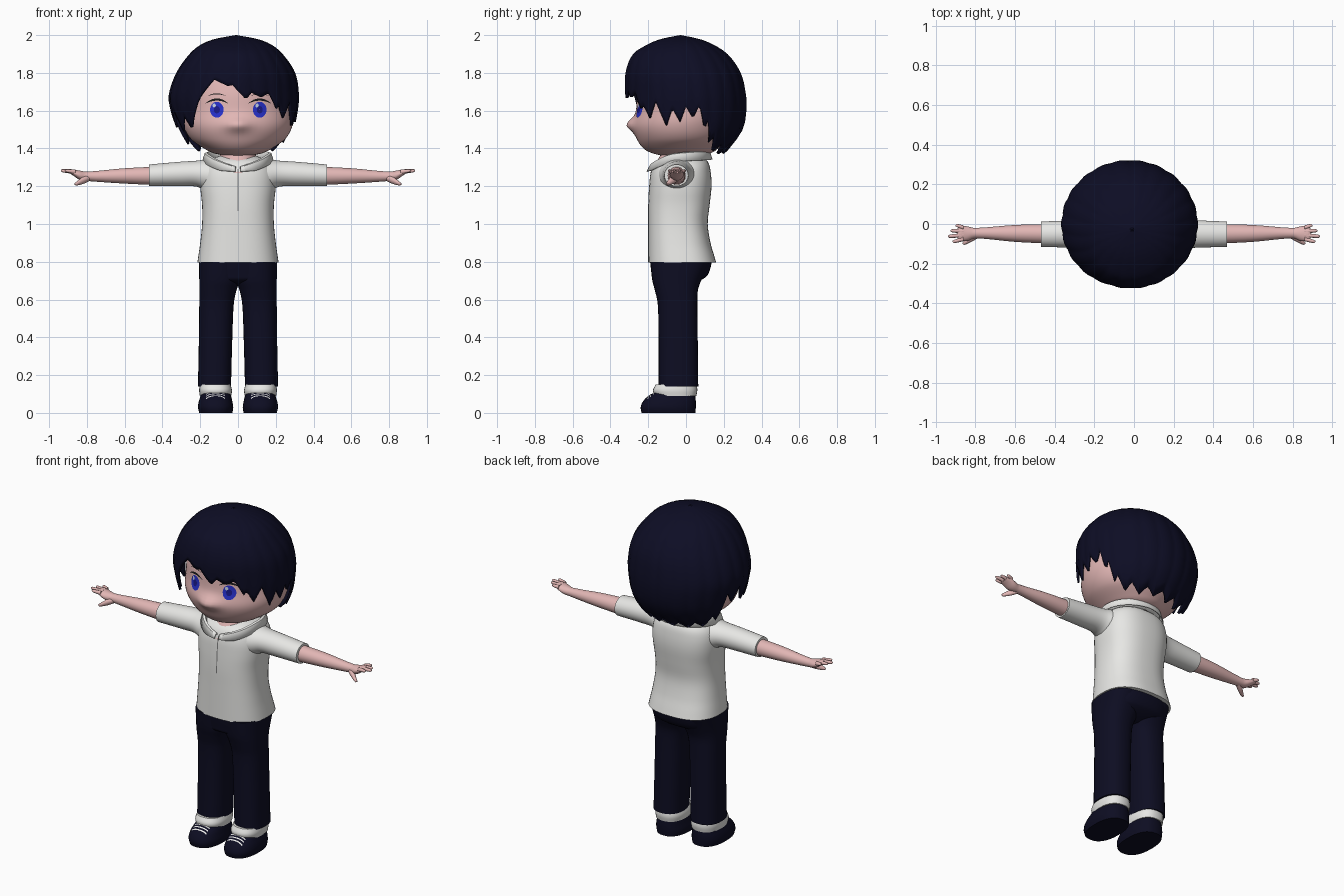
import bpy
import bmesh
from math import sin, cos, pi, radians, copysign
from mathutils import Vector
from mathutils.bvhtree import BVHTree

if "Cube" in bpy.data.objects:
    bpy.data.objects.remove(bpy.data.objects["Cube"])


def make_material(name, red, green, blue):
    material = bpy.data.materials.new(name)
    material.use_nodes = True
    colour = (red, green, blue, 1)
    material.diffuse_color = colour
    shader = material.node_tree.nodes["Principled BSDF"]
    shader.inputs["Base Color"].default_value = colour
    shader.inputs["Roughness"].default_value = 0.8
    return material


SKIN = make_material("skin", 0.76, 0.47, 0.46)
WHITE = make_material("white cloth", 0.8, 0.8, 0.78)
HAIR = make_material("dark navy hair", 0.004, 0.004, 0.018)
NAVY = make_material("navy cloth", 0.004, 0.004, 0.016)
BLUE = make_material("blue iris", 0.02, 0.03, 0.6)
PUPIL = make_material("deep blue pupil", 0.01, 0.01, 0.25)
GLINT = make_material("pale eye glint", 0.6, 0.7, 0.85)
LINE = make_material("black line", 0.01, 0.01, 0.01)
SEAM = make_material("grey seam", 0.2, 0.2, 0.2)


def sample(keys, t):
    """Smoothly interpolate rows of (position, values...) at position t."""
    last = len(keys) - 1
    i = 0
    while i < last - 1 and t > keys[i + 1][0]:
        i += 1

    def slope(k, c):
        a, b = keys[max(k - 1, 0)], keys[min(k + 1, last)]
        return (b[c] - a[c]) / (b[0] - a[0])

    p, q = keys[i], keys[i + 1]
    span = q[0] - p[0]
    f = min(max((t - p[0]) / span, 0), 1)
    ease = f * f * (3 - 2 * f)
    return [p[c] + (q[c] - p[c]) * ease
            + span * f * (1 - f) * ((1 - f) * slope(i, c) - f * slope(i + 1, c))
            for c in range(1, len(p))]


def grid_object(name, rows, material, closed=True, caps=False, mirror=False,
                thickness=0, facing=None):
    """Skin a grid of points, one row after another."""
    bm = bmesh.new()
    verts = [[bm.verts.new(co) for co in row] for row in rows]
    count = len(rows[0])
    for low, high in zip(verts, verts[1:]):
        for j in range(count if closed else count - 1):
            k = (j + 1) % count
            bm.faces.new((low[j], low[k], high[k], high[j]))
    if caps:
        bm.faces.new(verts[0])
        bm.faces.new(verts[-1])
    bmesh.ops.recalc_face_normals(bm, faces=bm.faces[:])
    if facing:
        bm.normal_update()
        if sum(f.normal.dot(facing) for f in bm.faces) < 0:
            bmesh.ops.reverse_faces(bm, faces=bm.faces[:])
    for face in bm.faces:
        face.smooth = True
    mesh = bpy.data.meshes.new(name)
    bm.to_mesh(mesh)
    bm.free()
    mesh.set_sharp_from_angle(angle=radians(45))
    mesh.materials.append(material)
    obj = bpy.data.objects.new(name, mesh)
    bpy.context.collection.objects.link(obj)
    if thickness:
        obj.modifiers.new("thickness", "SOLIDIFY").thickness = thickness
    if mirror:
        obj.modifiers.new("mirror", "MIRROR").use_mirror_merge = False
    return obj


def loft(name, keys, material, axis="z", power=2, seg=32, steps=4,
         mirror=False, shape=None):
    """Rounded sections along an axis; keys are (pos, umin, umax, vmin, vmax)."""
    rows = []
    for n in range((len(keys) - 1) * steps + 1):
        i, part = divmod(n, steps)
        t = keys[i][0]
        if part:
            t += (keys[i + 1][0] - t) * part / steps
        u0, u1, v0, v1 = sample(keys, t)
        row = []
        for j in range(seg):
            c, s = cos(2 * pi * j / seg), sin(2 * pi * j / seg)
            u = (u0 + u1) / 2 + (u1 - u0) / 2 * copysign(abs(c) ** (2 / power), c)
            v = (v0 + v1) / 2 + (v1 - v0) / 2 * copysign(abs(s) ** (2 / power), s)
            co = Vector((u, v, t) if axis == "z" else (t, u, v))
            row.append(shape(co) if shape else co)
        rows.append(row)
    return grid_object(name, rows, material, caps=True, mirror=mirror)


def decal(name, target, rows, material, from_top=False, closed=False, mirror=False):
    """Lay a thin patch of 2D points on a part, from the front or the top."""
    mesh = target.data
    tree = BVHTree.FromPolygons([v.co for v in mesh.vertices],
                                [p.vertices for p in mesh.polygons])
    ray = Vector((0, 0, -1)) if from_top else Vector((0, 1, 0))
    laid = []
    for row in rows:
        starts = [Vector((a, b, 1) if from_top else (a, -1, b)) for a, b in row]
        laid.append([tree.ray_cast(p, ray)[0] - ray * 0.004 for p in starts])
    grid_object(name, laid, material, closed=closed, mirror=mirror, facing=-ray)


def oval(x, z, rx, rz):
    return [[(x + f * rx * cos(a * pi / 12), z + f * rz * sin(a * pi / 12))
             for a in range(24)] for f in (0.02, 0.5, 1)]


def arc(x, z, half, rise, thick):
    steps = [n / 6 - 1 for n in range(13)]
    return [[(x + half * s, z + rise * (1 - s * s) + side * thick * (1.1 - s * s))
             for s in steps] for side in (-0.5, 0.5)]


# Head with a soft nose
def nose(co):
    if co.y < 0:
        co.y -= 0.035 * 2.7 ** (-(co.x / 0.06) ** 2 - ((co.z - 1.525) / 0.035) ** 2)
    return co


head = loft("head", [(1.36, -.06, .06, -.12, .06), (1.375, -.13, .13, -.18, .13),
                     (1.4, -.18, .18, -.225, .17), (1.45, -.25, .25, -.26, .22),
                     (1.52, -.288, .288, -.28, .25), (1.6, -.295, .295, -.265, .26),
                     (1.7, -.285, .285, -.255, .25), (1.8, -.25, .25, -.22, .22),
                     (1.9, -.15, .15, -.13, .13)], SKIN, seg=64, steps=6, shape=nose)
loft("neck", [(1.27, -.1, .1, -.19, .08), (1.34, -.1, .1, -.15, .07),
              (1.42, -.08, .08, -.1, .06)], SKIN)

# Eyes
for side, x in (("right", -0.112), ("left", 0.115)):
    decal(side + "_iris", head, oval(x, 1.605, .036, .042), BLUE, closed=True)
    for extra, shift, rise, size, paint in (("_pupil", 0, 0, .016, PUPIL),
                                            ("_glint", -.014, .022, .009, GLINT)):
        rows = [[(a + shift, b + rise) for a, b in row]
                for row in oval(x, 1.605, size, size * 1.2)]
        front = decal(side + extra, head, rows, paint, closed=True)
        bpy.data.objects[side + extra].location.y = -0.002
    decal(side + "_lash", head, arc(x, 1.637, .062, .022, .011), LINE)
    decal(side + "_brow", head, arc(x, 1.677, .05, .012, .005), LINE)

# Hair cap: profile by height, ragged hem by angle from the front
profile = [(1.35, -.01, .0, .22, .18), (1.4, -.01, .0, .27, .23), (1.5, -.015, .0, .315, .3),
           (1.6, -.02, .0, .335, .32), (1.68, -.022, -.002, .343, .32),
           (1.8, -.012, -.015, .313, .305), (1.9, -.01, -.03, .245, .25),
           (1.95, -.01, -.03, .185, .175), (1.98, -.01, -.03, .11, .1),
           (2, -.01, -.03, .002, .002)]
hem = [(-180, 1.41), (-168, 1.37), (-160, 1.41), (-148, 1.37), (-140, 1.42), (-129, 1.38),
       (-120, 1.46), (-114, 1.42), (-106, 1.6), (-98, 1.53), (-90, 1.62), (-80, 1.51),
       (-72, 1.6), (-62, 1.49), (-54, 1.57), (-47, 1.5), (-31, 1.68), (-20, 1.765),
       (-6, 1.73), (-2, 1.735), (11, 1.66), (16, 1.695), (25, 1.67), (33, 1.695),
       (42, 1.61), (45, 1.63), (52, 1.56), (60, 1.65), (70, 1.52), (77, 1.61), (84, 1.54),
       (90, 1.62), (97, 1.56), (103, 1.63), (109, 1.5), (112, 1.55), (118, 1.43),
       (122, 1.46), (131, 1.38), (140, 1.42), (150, 1.37), (160, 1.41), (170, 1.375),
       (180, 1.41)]


def hem_height(angle):
    for (a, low), (b, high) in zip(hem, hem[1:]):
        if a <= angle <= b:
            return low + (high - low) * (angle - a) / (b - a)


rows = []
for n in range(21):
    row = []
    for angle in range(-180, 180, 2):
        z = 2 - (2 - hem_height(angle)) * (n / 20) ** 1.7
        cx, cy, rx, ry = sample(profile, z)
        a = radians(angle)
        lock = 1 + 0.014 * abs(sin(11 * a)) - 0.008
        row.append((cx + rx * lock * sin(a), cy - ry * lock * cos(a), z))
    rows.append(row)
grid_object("hair", rows, HAIR, thickness=0.012)

# Shirt, sleeves, collar and front opening
shirt = loft("shirt", [(.795, -.215, .215, -.2, .16), (.83, -.21, .21, -.2, .15),
                       (.9, -.2, .2, -.2, .13), (1, -.19, .19, -.2, .115),
                       (1.1, -.19, .19, -.2, .125), (1.2, -.2, .2, -.195, .135),
                       (1.28, -.195, .195, -.185, .13), (1.33, -.165, .165, -.16, .115),
                       (1.36, -.1, .1, -.11, .08)], WHITE, power=2.5, seg=48)
loft("sleeve", [(.1, -.16, .07, 1.15, 1.355), (.17, -.14, .05, 1.175, 1.342),
                (.22, -.125, .03, 1.198, 1.335), (.3, -.12, .02, 1.2, 1.33),
                (.47, -.115, .012, 1.2, 1.315)], WHITE, axis="x", mirror=True)
collar_top = [(0, 1.3), (40, 1.34), (80, 1.375), (180, 1.39)]
rows = [[], [], [], []]
for angle in range(4, 357, 4):
    a = radians(angle)
    away = min(angle, 360 - angle)
    top = sample(collar_top, away)[0]
    fall = 0.022 + 0.025 * min(away / 30, 1)
    for row, grow, z in zip(rows, (-.02, 0, .012, .025), (-.04, 0, -.004, -fall)):
        row.append(((.165 + grow) * sin(a), -.035 - (.15 + grow) * cos(a), top + z))
grid_object("collar", rows, WHITE, closed=False, thickness=0.006)
decal("shirt_opening", shirt, [[(x, 1.29 - n * .022) for n in range(11)]
                               for x in (-.003, .003)], SEAM)

# Arms and hands
loft("arm", [(.4, -.1, 0, 1.205, 1.305), (.6, -.09, -.005, 1.214, 1.295),
             (.8, -.072, -.02, 1.228, 1.277), (.84, -.085, -.012, 1.235, 1.283),
             (.875, -.085, -.01, 1.258, 1.289), (.89, -.075, -.02, 1.268, 1.286)],
     SKIN, axis="x", mirror=True)
for name, y, tip_y, tip_x in (("index", -.076, -.088, .915), ("middle", -.056, -.062, .938),
                              ("ring", -.036, -.034, .925), ("little", -.018, -.008, .9)):
    loft(name + "_finger", [(.86, y - .011, y + .011, 1.264, 1.288),
                            (tip_x - .008, tip_y - .008, tip_y + .008, 1.274, 1.29),
                            (tip_x, tip_y - .003, tip_y + .003, 1.28, 1.286)],
         SKIN, axis="x", seg=12, mirror=True)
loft("thumb", [(.785, -.07, -.03, 1.228, 1.262), (.82, -.09, -.055, 1.212, 1.25),
               (.855, -.105, -.085, 1.204, 1.224), (.865, -.1, -.094, 1.208, 1.216)],
     SKIN, axis="x", seg=12, mirror=True)

# Trousers
loft("trouser_seat", [(.675, -.06, .06, -.1, .02), (.7, -.17, .17, -.165, .075),
                      (.73, -.195, .195, -.178, .115), (.81, -.205, .205, -.19, .14)],
     NAVY, power=2.5)
loft("trouser_leg", [(.14, .037, .212, -.145, .065), (.4, .03, .207, -.145, .062),
                     (.58, .022, .205, -.15, .06), (.65, .008, .205, -.165, .063),
                     (.7, -.01, .205, -.178, .08), (.8, -.02, .207, -.19, .125)],
     NAVY, power=2.4, mirror=True)

# Socks, shoes and laces
loft("sock", [(.09, .036, .202, -.165, .055), (.12, .032, .206, -.175, .06),
              (.15, .04, .202, -.16, .056)], WHITE, power=2.4, mirror=True)
shoe = loft("shoe", [(0, .03, .205, -.235, .05), (.03, .025, .212, -.24, .052),
                     (.06, .03, .208, -.228, .052), (.085, .035, .2, -.205, .05),
                     (.11, .042, .195, -.165, .048)], NAVY, power=2.4, mirror=True)
for number, y in enumerate((-.172, -.187, -.202)):
    decal("lace_%d" % number, shoe, [[(.07 + n * .0125, y + w) for n in range(9)]
                                     for w in (-.003, .003)],
          WHITE, from_top=True, mirror=True)
